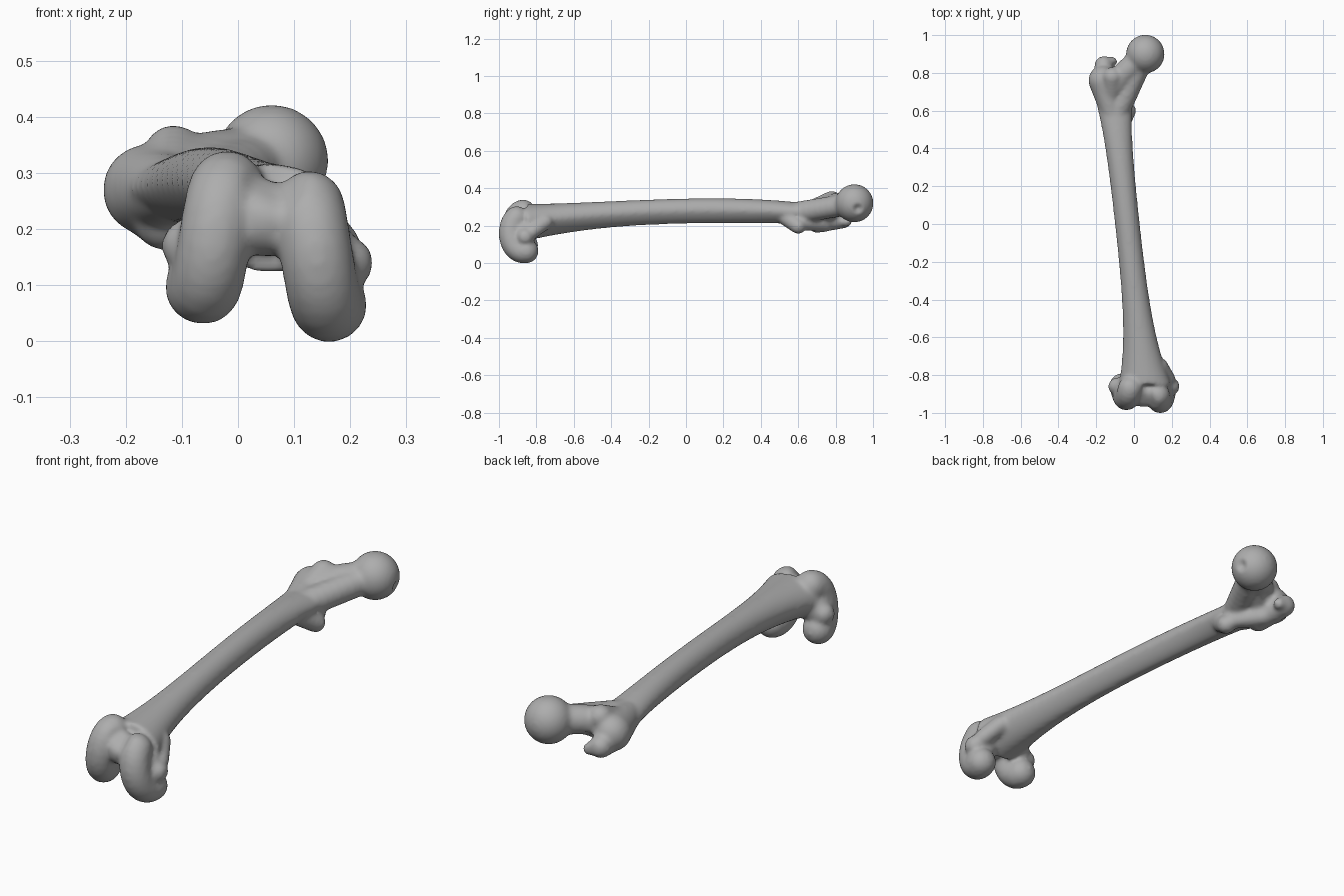
import bpy, bmesh, math
from mathutils import Vector

if "Cube" in bpy.data.objects:
    bpy.data.objects.remove(bpy.data.objects["Cube"], do_unlink=True)

points, polygons = [], []


def sphere_template(detail):
    """Make one unit sphere whose shape every lump reuses."""
    bm = bmesh.new()
    bmesh.ops.create_icosphere(bm, subdivisions=detail, radius=1)
    bm.verts.index_update()
    template = ([vert.co.copy() for vert in bm.verts],
                [[vert.index for vert in face.verts] for face in bm.faces])
    bm.free()
    return template


coarse, fine = sphere_template(3), sphere_template(4)


def ball(x, y, z, radius, template=coarse):
    """Add one round lump of bone."""
    first = len(points)
    centre = Vector((x, y, z))
    points.extend(centre + corner * radius for corner in template[0])
    polygons.extend([first + index for index in face] for face in template[1])


def limb(*balls, steps=8):
    """Add a tapering round limb running through balls of x, y, z, radius."""
    for start, end in zip(balls, balls[1:]):
        for step in range(steps + 1):
            ball(*Vector(start).lerp(Vector(end), step / steps))


def condyle(top_x, low_x, height, reach, rise, first, last=190, steps=12):
    """Add a rolled knuckle: an arc of lumps sweeping down over the front."""
    middle, radius = -.866, .066
    ball((top_x + low_x) / 2, middle, height, radius)
    for step in range(steps + 1):
        part = step / steps
        angle = math.radians(first + (last - first) * part)
        ball(top_x + (low_x - top_x) * part, middle - reach * math.sin(angle),
             height + rise * math.cos(angle), radius)


def shaft(start, end, rings=40, sides=36):
    """Add the bowed shaft: it leans sideways, flares at the ends, has a narrow rear."""
    first = len(points)
    for index in range(rings + 1):
        y = start + (end - start) * index / rings
        centre_x = -.035 - .11 * y
        centre_z = .278 + .02 * y - .06 * y ** 2
        half_width = .066 + .03 * y ** 2 + .1 * y ** 4
        half_height = .067 - .05 * y ** 3
        for side in range(sides):
            angle = math.tau * side / sides
            across, up = math.cos(angle), math.sin(angle)
            pinch = 1 - max(0, -up) / 4
            points.append(Vector((centre_x + half_width * across * pinch, y,
                                  centre_z + half_height * up)))
    for index in range(rings):
        row = first + index * sides
        for side in range(sides):
            following = (side + 1) % sides
            polygons.append([row + side, row + sides + side,
                             row + sides + following, row + following])
    polygons.append(list(range(first, first + sides)))
    polygons.append(list(reversed(range(len(points) - sides, len(points)))))


shaft(-.85, .7)

# Ball head, neck and the strut under the neck
ball(.06, .9, .32, .102, fine)
limb((-.1, .74, .29, .07), (-.04, .81, .315, .062), (.05, .89, .32, .066))
limb((-.08, .6, .27, .06), (.03, .84, .31, .06))

# Outer upper knob, its front bump, rear crest and hooked tip
limb((-.12, .6, .27, .06), (-.16, .76, .27, .082))
limb((-.12, .68, .29, .05), (-.115, .78, .335, .052))
limb((-.13, .7, .215, .054), (-.16, .84, .235, .05))
limb((-.15, .85, .235, .037), (-.115, .86, .22, .027))

# Inner upper knob and the crest joining it to the outer one
limb((-.06, .54, .24, .045), (-.03, .6, .197, .042))
limb((-.04, .62, .21, .035), (-.12, .74, .21, .045))

# Outer knuckle, longer inner knuckle and the bridge between them
condyle(-.02, -.065, .185, .055, .09, first=5)
condyle(.125, .165, .16, .07, .097, first=35)
ball(.05, -.9, .22, .07)

# Side bumps above the knuckles
ball(-.09, -.86, .17, .047)
ball(.195, -.86, .14, .047)
limb((.14, -.75, .22, .04), (.18, -.82, .17, .04))

# Fuse the parts into one smooth surface
parts = bpy.data.meshes.new("bone_parts")
parts.from_pydata(points, [], polygons)
bone = bpy.data.objects.new("thigh_bone", parts)
bpy.context.collection.objects.link(bone)
fuse = bone.modifiers.new("fuse", "REMESH")
fuse.mode = "VOXEL"
fuse.voxel_size = .009
soften = bone.modifiers.new("soften", "SMOOTH")
soften.factor = .5
soften.iterations = 12
graph = bpy.context.evaluated_depsgraph_get()
surface = bpy.data.meshes.new_from_object(bone.evaluated_get(graph))
bone.modifiers.clear()
bone.data = surface


def dent(place, reach, depth):
    """Press a soft hollow into the surface."""
    centre = Vector(place)
    near = [vert for vert in surface.vertices if (vert.co - centre).length < reach]
    normals = [vert.normal.copy() for vert in near]
    for vert, normal in zip(near, normals):
        distance = (vert.co - centre).length / reach
        vert.co -= normal * depth * (1 - distance ** 2) ** 2


# Pit in the ball head, kneecap groove, hollow behind the outer knob
dent((.155, .92, .29), reach=.035, depth=.015)
dent((.07, -.94, .28), reach=.07, depth=.012)
dent((-.085, .83, .25), reach=.04, depth=.012)

# Colour and shading
grey = bpy.data.materials.new("bone_grey")
grey.use_nodes = True
grey.diffuse_color = (.42, .42, .42, 1)
grey.node_tree.nodes["Principled BSDF"].inputs["Base Color"].default_value = grey.diffuse_color
surface.materials.clear()
surface.materials.append(grey)
for face in surface.polygons:
    face.use_smooth = True
